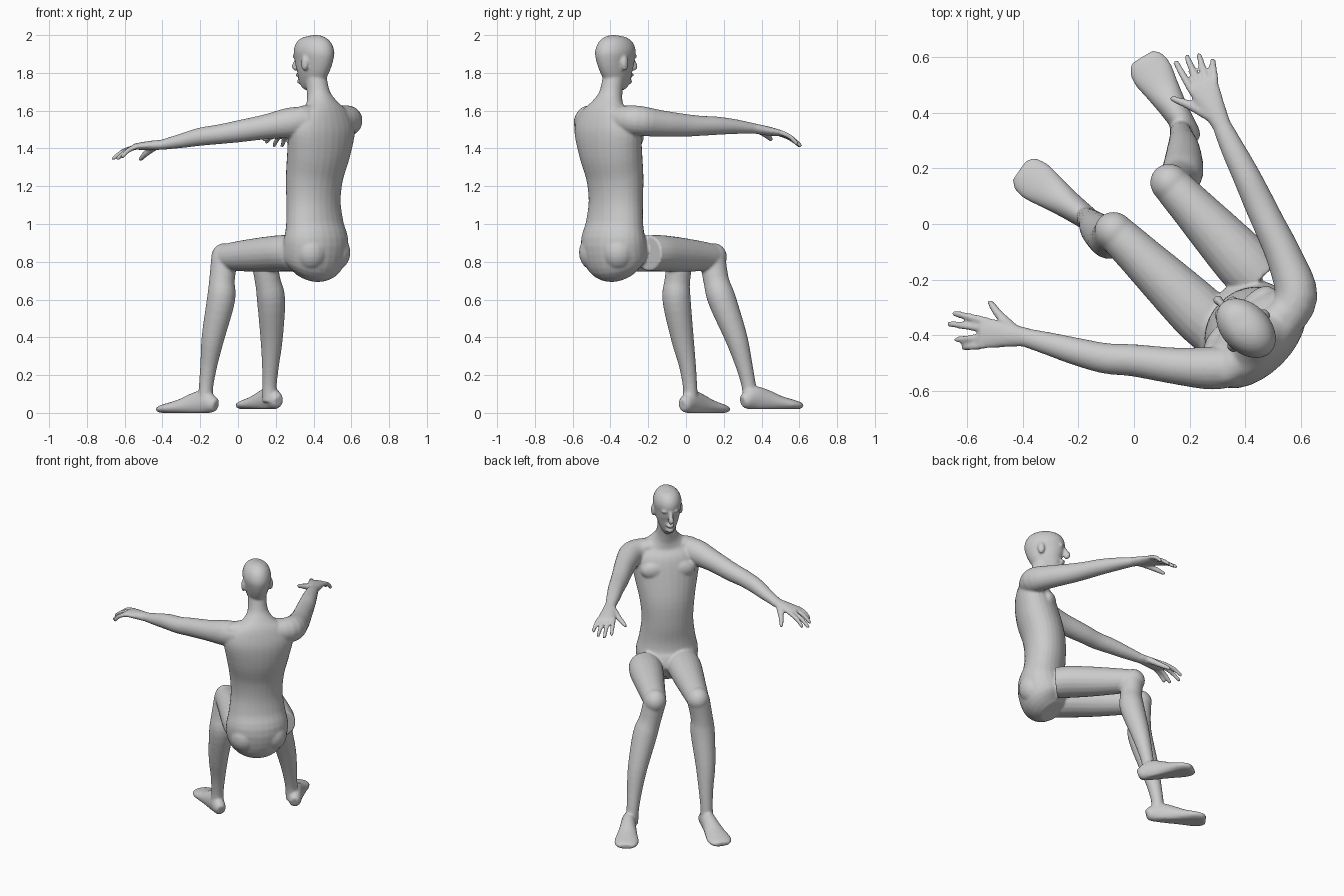
import bpy, bmesh, math
from mathutils import Vector as V, Matrix

S = math.sqrt(0.5)
FWD, RIGHT, UP = V((-S, S, 0)), V((S, S, 0)), V((0, 0, 1))
bm = bmesh.new()


def body(u, r, z):
    """Point from forward / right / height in the figure's own frame."""
    return FWD * u + RIGHT * (r + 0.02) + UP * z


def catmull(p, i, t):
    a, b, c, d = (p[min(max(i + k, 0), len(p) - 1)] for k in (-1, 0, 1, 2))
    return [0.5 * (2 * q + (s - o) * t + (2*o - 5*q + 4*s - e) * t*t + (3*q - o - 3*s + e) * t**3)
            for o, q, s, e in zip(a, b, c, d)]


def loft(rings, side, sides=20, steps=4, floor=None):
    """Smooth closed tube through (point, half width, half depth) rings."""
    pts = [[*r[0], r[1], r[2]] for r in rings]
    fine = [catmull(pts, i, k / steps) for i in range(len(pts) - 1) for k in range(steps)] + [pts[-1]]
    loops = []
    for i, f in enumerate(fine):
        tan = (V(fine[min(i + 1, len(fine) - 1)][:3]) - V(fine[max(i - 1, 0)][:3])).normalized()
        sa = (side - tan * side.dot(tan)).normalized()
        sb = tan.cross(sa)
        loop = []
        for k in range(sides):
            w = 2 * math.pi * k / sides
            co = V(f[:3]) + sa * f[3] * math.cos(w) + sb * f[4] * math.sin(w)
            if floor is not None:
                co.z = max(co.z, floor)
            loop.append(bm.verts.new(co))
        loops.append(loop)
    for a, b in zip(loops, loops[1:]):
        for k in range(sides):
            n = (k + 1) % sides
            bm.faces.new((a[k], a[n], b[n], b[k]))
    bm.faces.new(loops[0][::-1])
    bm.faces.new(loops[-1])


def blob(center, su, sr, sz):
    """Ellipsoid aligned to the figure's frame."""
    rot = Matrix((FWD, -RIGHT, UP)).transposed().to_4x4()
    m = Matrix.Translation(center) @ rot @ Matrix.Diagonal((su, sr, sz, 1))
    bmesh.ops.create_uvsphere(bm, u_segments=20, v_segments=12, radius=1, matrix=m)


def hand(wrist, palm, thumb, tips, sign):
    w, p = V(wrist), V(palm)
    d = (p - w).normalized()
    s = V((d.y, -d.x, 0)).normalized() * sign
    loft([(w - d * .02, .033, .027), (w.lerp(p, .4), .044, .025),
          (w.lerp(p, .85), .055, .019), (p + d * .012, .05, .013)], s)
    for k, tip in enumerate(tips):
        a, t = p + s * (.043 - .029 * k) - d * .015, V(tip)
        mid = a.lerp(t, .55) + UP * .012
        loft([(a, .014, .014), (mid, .0135, .0135), (t - (t - mid) * .1, .011, .011), (t, .006, .006)], s, 10)
    a, t = w.lerp(p, .2) + s * .02, V(thumb)
    loft([(a, .022, .02), (a.lerp(t, .5) + d * .008, .018, .017), (a.lerp(t, .9), .013, .012), (t, .006, .006)], UP, 10)


def foot(heel, toe, floor):
    h, t = V((*heel, floor)), V((*toe, floor))
    d = (t - h).normalized()
    prof = [(0, .04, .025, .03), (.06, .045, .038, .045), (.22, .055, .044, .065), (.42, .045, .052, .058),
            (.62, .032, .064, .042), (.8, .024, .075, .032), (.93, .02, .068, .024), (1, .018, .045, .016)]
    loft([(h.lerp(t, f) + UP * z, a, b) for f, z, a, b in prof], d.cross(UP), floor=floor)


# torso and neck
torso = [(.735, -.50, .09, .08), (.79, -.53, .17, .15), (.90, -.562, .192, .153), (1.0, -.555, .174, .128),
         (1.12, -.545, .16, .126), (1.25, -.553, .17, .132), (1.38, -.585, .195, .136), (1.50, -.608, .215, .125),
         (1.575, -.615, .185, .098), (1.63, -.603, .105, .075), (1.69, -.583, .062, .061), (1.80, -.555, .056, .06)]
loft([(body(u, 0, z), a, b) for z, u, a, b in torso], RIGHT, 28)

# head
head = [(1.73, -.475, .025, .03), (1.75, -.495, .043, .06), (1.80, -.525, .066, .098), (1.86, -.543, .079, .118),
        (1.915, -.55, .087, .125), (1.96, -.555, .074, .106), (1.987, -.557, .048, .07), (2.0, -.557, .012, .018)]
loft([(body(u, 0, z), a, b) for z, u, a, b in head], RIGHT, 28)
loft([(body(-.43, 0, 1.885), .01, .012), (body(-.415, 0, 1.85), .014, .018),
      (body(-.408, 0, 1.833), .018, .02), (body(-.425, 0, 1.82), .012, .014)], RIGHT, 12)
blob(body(-.438, 0, 1.79), .016, .025, .012)
blob(body(-.455, 0, 1.755), .022, .025, .018)

# paired masses: ears, brows, chest, trapezius, buttocks
for m in (-1, 1):
    blob(body(-.562, m * .085, 1.85), .022, .014, .04)
    blob(body(-.442, m * .03, 1.887), .015, .026, .009)
    blob(body(-.515, m * .085, 1.46), .045, .085, .06)
    blob(body(-.61, m * .10, 1.585), .06, .11, .045)
    blob(body(-.61, m * .085, .85), .09, .09, .10)

# left and right arms
left_arm = [(.37, -.51, 1.55, .07, .07), (.28, -.518, 1.537, .077, .08), (.15, -.51, 1.515, .066, .066),
            (0, -.49, 1.49, .058, .058), (-.1, -.483, 1.475, .055, .052), (-.2, -.46, 1.462, .05, .048),
            (-.3, -.432, 1.44, .042, .038), (-.4, -.405, 1.42, .033, .027)]
right_arm = [(.53, -.36, 1.555, .07, .07), (.583, -.26, 1.547, .077, .08), (.545, -.13, 1.532, .066, .07),
             (.485, 0, 1.522, .058, .06), (.447, .08, 1.52, .055, .053), (.405, .17, 1.52, .05, .048),
             (.355, .27, 1.515, .043, .038), (.31, .365, 1.505, .033, .027)]
loft([(r[:3], r[3], r[4]) for r in left_arm], V((0, 1, 0)))
loft([(r[:3], r[3], r[4]) for r in right_arm], V((1, 0, 0)))

# hands
hand((-.40, -.405, 1.42), (-.545, -.39, 1.41), (-.523, -.276, 1.338),
     [(-.65, -.32, 1.355), (-.668, -.358, 1.342), (-.642, -.416, 1.342), (-.617, -.444, 1.352)], 1)
hand((.31, .365, 1.505), (.245, .50, 1.48), (.13, .455, 1.445),
     [(.148, .585, 1.43), (.188, .606, 1.41), (.233, .61, 1.41), (.282, .592, 1.42)], -1)

# thighs and knees
for hip, knee in (((.30, -.385), (-.07, -.028)), ((.45, -.20), (.13, .145))):
    h, k = V((*hip, .85)), V((*knee, .825))
    loft([(h.lerp(k, f) + UP * dz, a, b) for f, dz, a, b in
          [(0, -.005, .10, .095), (.18, 0, .104, .096), (.45, 0, .094, .092),
           (.75, 0, .08, .082), (.92, 0, .073, .074), (1.0, 0, .068, .068)]], RIGHT)
    blob(k, .074, .07, .074)

# lower legs
left_shin = [(-.072, -.03, .82, .07), (-.085, -.046, .70, .068), (-.09, -.05, .60, .075), (-.132, -.02, .40, .061),
             (-.155, .008, .25, .045), (-.17, .022, .13, .038), (-.172, .022, .05, .042)]
right_shin = [(.135, .14, .82, .07), (.157, .16, .70, .068), (.175, .19, .60, .075), (.178, .265, .40, .06),
              (.172, .308, .25, .045), (.167, .333, .14, .038), (.17, .34, .06, .042)]
for shin in (left_shin, right_shin):
    loft([(r[:3], r[3], r[3]) for r in shin], RIGHT)

# feet
foot((-.115, -.018), (-.41, .195), 0.0)
foot((.215, .298), (.03, .60), 0.02)

# fuse all the masses into one smooth skin
bmesh.ops.recalc_face_normals(bm, faces=bm.faces[:])
mesh = bpy.data.meshes.new("seated_figure")
bm.to_mesh(mesh)
bm.free()
figure = bpy.data.objects.new("seated_figure", mesh)
bpy.context.collection.objects.link(figure)
skin = figure.modifiers.new("skin", 'REMESH')
skin.mode = 'VOXEL'
skin.voxel_size = 0.0075
skin.use_smooth_shade = True
soft = figure.modifiers.new("soften", 'SMOOTH')
soft.factor = 0.5
soft.iterations = 5
